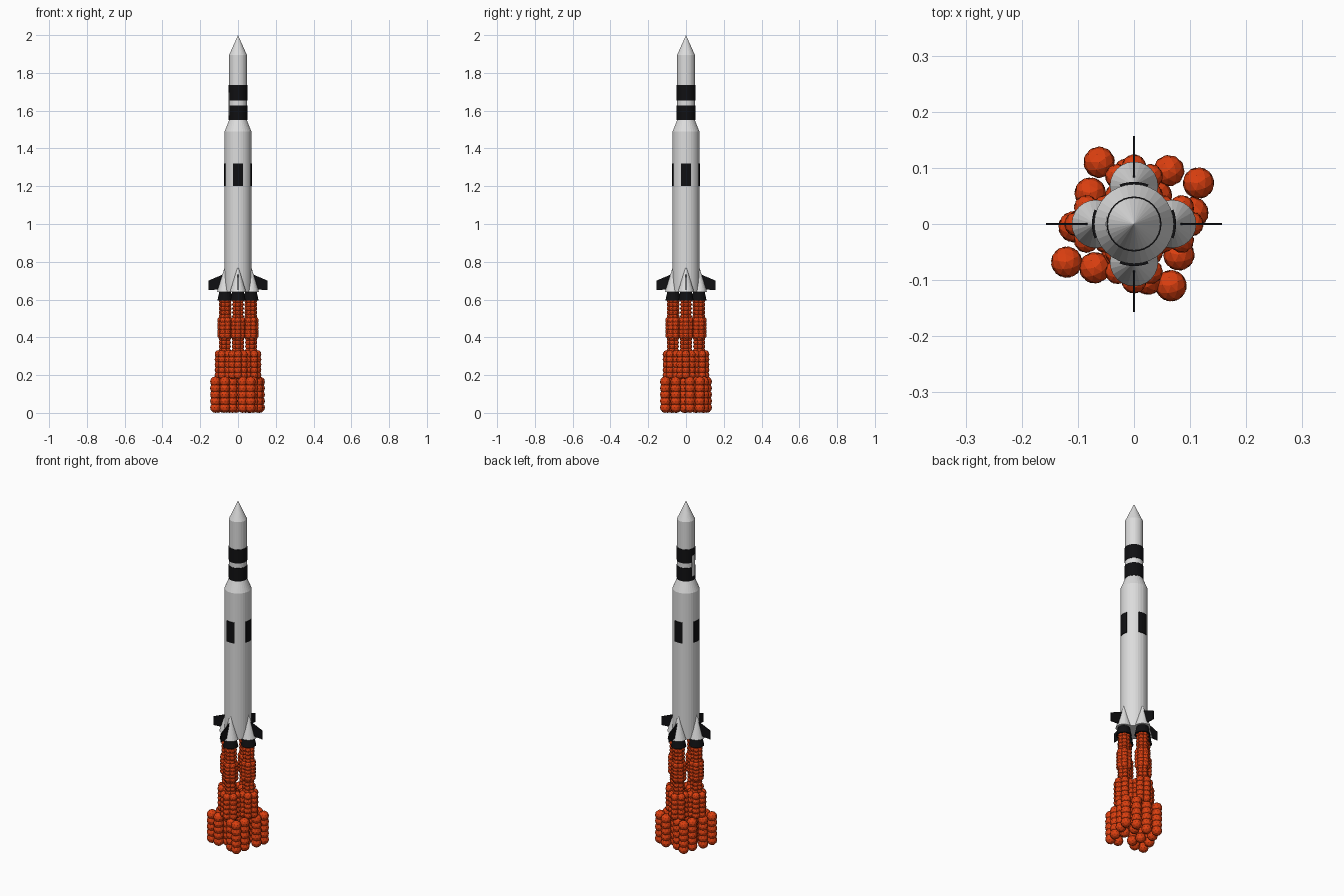
import bpy, bmesh, math, random
from mathutils import Matrix, Vector

random.seed(4)
cube = bpy.data.objects.get("Cube")
if cube:
    bpy.data.objects.remove(cube, do_unlink=True)


def material(name, rgb):
    m = bpy.data.materials.new(name)
    m.use_nodes = True
    m.diffuse_color = (*rgb, 1)
    m.node_tree.nodes["Principled BSDF"].inputs["Base Color"].default_value = (*rgb, 1)
    return m


WHITE = material("pale grey paint", (0.72, 0.72, 0.72))
BLACK = material("black paint", (0.005, 0.005, 0.006))
FIRE = material("flame orange", (0.72, 0.05, 0.005))


def finish(name, bm, mat):
    bmesh.ops.recalc_face_normals(bm, faces=bm.faces)
    mesh = bpy.data.meshes.new(name)
    bm.to_mesh(mesh)
    bm.free()
    mesh.materials.append(mat)
    ob = bpy.data.objects.new(name, mesh)
    bpy.context.scene.collection.objects.link(ob)
    return ob


def lathe(name, profile, mat, sides=32, centre=(0, 0)):
    """Closed solid of revolution from (radius, z) points; radius 0 makes a tip."""
    bm = bmesh.new()
    rings = []
    for r, z in profile:
        n = sides if r > 0 else 1
        rings.append([bm.verts.new((centre[0] + r * math.cos(i * math.tau / sides),
                                    centre[1] + r * math.sin(i * math.tau / sides), z))
                      for i in range(n)])
    for a, b in zip(rings, rings[1:]):
        for i in range(sides):
            j = (i + 1) % sides
            if len(b) == 1:
                bm.faces.new((a[i], a[j], b[0]))
            else:
                bm.faces.new((a[i], a[j], b[j], b[i]))
    for ring in (rings[0], rings[-1]):
        if len(ring) > 1:
            bm.faces.new(ring)
    return finish(name, bm, mat)


def arc_plate(name, r, mid, half, z0, z1, mat, depth=0.006, steps=6):
    """Thin curved plate wrapped on the hull, angles in degrees."""
    bm = bmesh.new()
    cols = []
    for i in range(steps + 1):
        a = math.radians(mid - half + 2 * half * i / steps)
        cols.append([bm.verts.new((q * math.cos(a), q * math.sin(a), z))
                     for q, z in ((r, z0), (r, z1), (r - depth, z1), (r - depth, z0))])
    for a, b in zip(cols, cols[1:]):
        for k in range(4):
            bm.faces.new((a[k], b[k], b[(k + 1) % 4], a[(k + 1) % 4]))
    bm.faces.new(cols[0])
    bm.faces.new(cols[-1])
    return finish(name, bm, mat)


def fin(name, angle):
    """Swept tail fin, cut from a flat outline."""
    outline = [(0.075, 0.655), (0.157, 0.65), (0.157, 0.70), (0.105, 0.722), (0.075, 0.735)]
    bm = bmesh.new()
    face = bm.faces.new([bm.verts.new((x, -0.002, z)) for x, z in outline])
    ext = bmesh.ops.extrude_face_region(bm, geom=[face])
    bmesh.ops.translate(bm, vec=(0, 0.004, 0),
                        verts=[g for g in ext["geom"] if isinstance(g, bmesh.types.BMVert)])
    bmesh.ops.rotate(bm, verts=bm.verts, cent=(0, 0, 0), matrix=Matrix.Rotation(angle, 3, "Z"))
    return finish(name, bm, BLACK)


def puff_column(bm, x, y, r, z0, z1, rows):
    """Vertical stack of low-poly puffs."""
    for i in range(rows):
        z = z0 + (z1 - z0) * i / (rows - 1)
        spin = Matrix.Rotation(random.uniform(0, math.tau), 4, "Z")
        bmesh.ops.create_icosphere(bm, subdivisions=2, radius=r,
                                   matrix=Matrix.Translation((x, y, z)) @ spin)


# Hull: lower stage, shoulder, upper stage and nose
lathe("hull", [(0.071, 0.64), (0.071, 1.49), (0.047, 1.55), (0.047, 1.895), (0, 2.0)], WHITE)

# Painted bands on the upper stage, with a pale panel on one side
lathe("lower_band", [(0.049, 1.55), (0.049, 1.627)], BLACK)
lathe("upper_band", [(0.049, 1.655), (0.049, 1.735)], BLACK)
arc_plate("side_panel", 0.0505, 182, 17, 1.575, 1.695, WHITE)

# Tail assembly repeated on the four sides
OUT = 0.068
for k, side in enumerate(("left", "back", "right", "front")):
    ang = k * math.pi / 2
    d = Vector((math.cos(ang), math.sin(ang)))
    c = d * OUT
    arc_plate(side + "_hull_panel", 0.075, k * 90, 20, 1.2, 1.32, BLACK)
    lathe(side + "_fairing", [(0.043, 0.64), (0, 0.78)], WHITE, 24, c)
    lathe(side + "_engine_bell", [(0.041, 0.595), (0.031, 0.64)], BLACK, 20, c)
    fin(side + "_fin", ang)

    # Exhaust stream: tiers of puff columns ringed around the engine axis
    bm = bmesh.new()
    for r, spread, n, z0, z1, rows in ((0.015, 0.019, 6, 0.51, 0.595, 5),
                                       (0.019, 0.023, 6, 0.41, 0.49, 5),
                                       (0.016, 0.018, 5, 0.33, 0.395, 4),
                                       (0.022, 0.034, 6, 0.20, 0.31, 5)):
        for i in range(n):
            a = ang + i * math.tau / n
            puff_column(bm, c.x + spread * math.cos(a), c.y + spread * math.sin(a),
                        r, z0, z1, rows)
    finish(side + "_exhaust_stream", bm, FIRE)

# Billowing exhaust base: uneven wide columns
bm = bmesh.new()
for x, y in ((-0.062, 0.11), (-0.01, 0.09), (0.062, 0.095), (0.115, 0.073), (0.105, 0.02),
             (-0.078, 0.055), (-0.107, -0.005), (-0.12, -0.068), (-0.07, -0.078),
             (0.08, -0.055), (0.066, -0.11), (0.025, -0.098), (0.04, 0.05),
             (-0.03, -0.05), (-0.045, 0.0), (0.055, -0.01)):
    puff_column(bm, x, y, 0.028, 0.028, 0.165, 5)
finish("exhaust_base", bm, FIRE)
